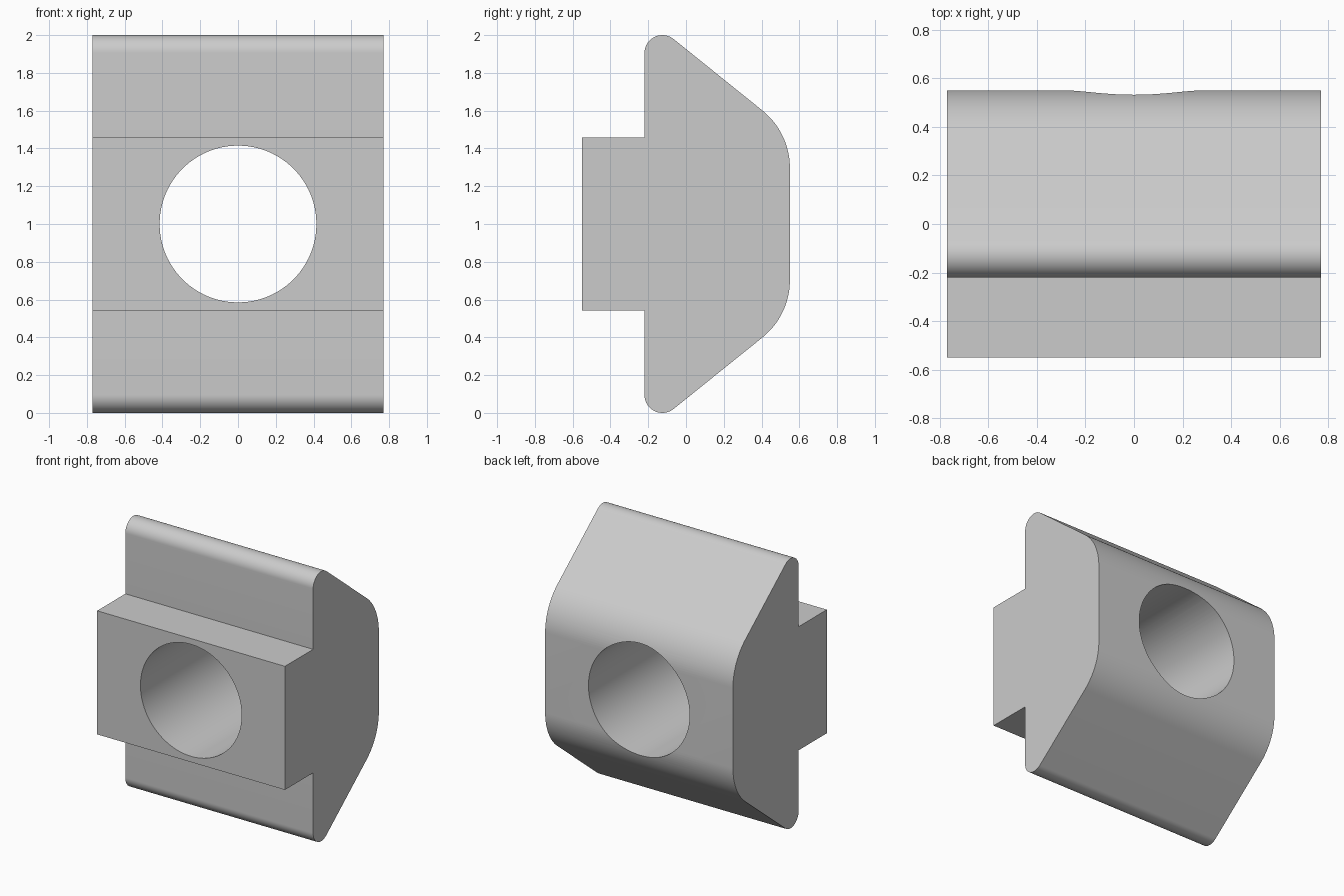
import bpy, bmesh
from math import radians, cos, sin

cube = bpy.data.objects.get("Cube")
if cube:
    bpy.data.objects.remove(cube, do_unlink=True)

HALF_WIDTH = 0.77
HOLE_RADIUS = 0.415

grey = bpy.data.materials.new("plain grey")
grey.use_nodes = True
grey.diffuse_color = (0.6, 0.6, 0.6, 1)
grey.node_tree.nodes["Principled BSDF"].inputs["Base Color"].default_value = (0.6, 0.6, 0.6, 1)


def arc(y, z, radius, start, end, steps):
    """Points of a rounded corner, angles in degrees from +y."""
    angles = [radians(start + (end - start) * i / steps) for i in range(steps + 1)]
    return [(y + radius * cos(a), z + radius * sin(a)) for a in angles]


# Upper half of the side profile, heights measured from the middle
slope = 51
upper = arc(0.16, 0.297, 0.39, 0, slope, 20)
upper += arc(-0.125, 0.905, 0.095, slope, 180, 24)
upper += [(-0.22, 0.458), (-0.55, 0.458)]
profile = upper + [(y, -z) for y, z in reversed(upper)]

# Nut body: the mirrored profile extruded across the width
bm = bmesh.new()
face = bm.faces.new([bm.verts.new((-HALF_WIDTH, y, 1 + z)) for y, z in profile])
side = bmesh.ops.extrude_face_region(bm, geom=[face])
bmesh.ops.translate(bm, vec=(2 * HALF_WIDTH, 0, 0),
                    verts=[v for v in side["geom"] if isinstance(v, bmesh.types.BMVert)])
bmesh.ops.recalc_face_normals(bm, faces=bm.faces)
mesh = bpy.data.meshes.new("slot_nut_body")
bm.to_mesh(mesh)
bm.free()
mesh.materials.append(grey)
body = bpy.data.objects.new("slot_nut_body", mesh)
bpy.context.collection.objects.link(body)

# Round hole from front to back
bpy.ops.mesh.primitive_cylinder_add(vertices=96, radius=HOLE_RADIUS, depth=2,
                                    location=(0, 0, 1), rotation=(radians(90), 0, 0))
cutter = bpy.context.object
cutter.name = "hole_cutter"
cutter.data.materials.append(grey)

cut = body.modifiers.new("hole", "BOOLEAN")
cut.operation = "DIFFERENCE"
cut.solver = "EXACT"
cut.object = cutter

# Apply the cut, then smooth the round surfaces
bpy.ops.object.select_all(action="DESELECT")
body.select_set(True)
bpy.context.view_layer.objects.active = body
bpy.ops.object.modifier_apply(modifier=cut.name)
bpy.data.objects.remove(cutter, do_unlink=True)
bpy.ops.object.shade_smooth_by_angle(angle=radians(30))
